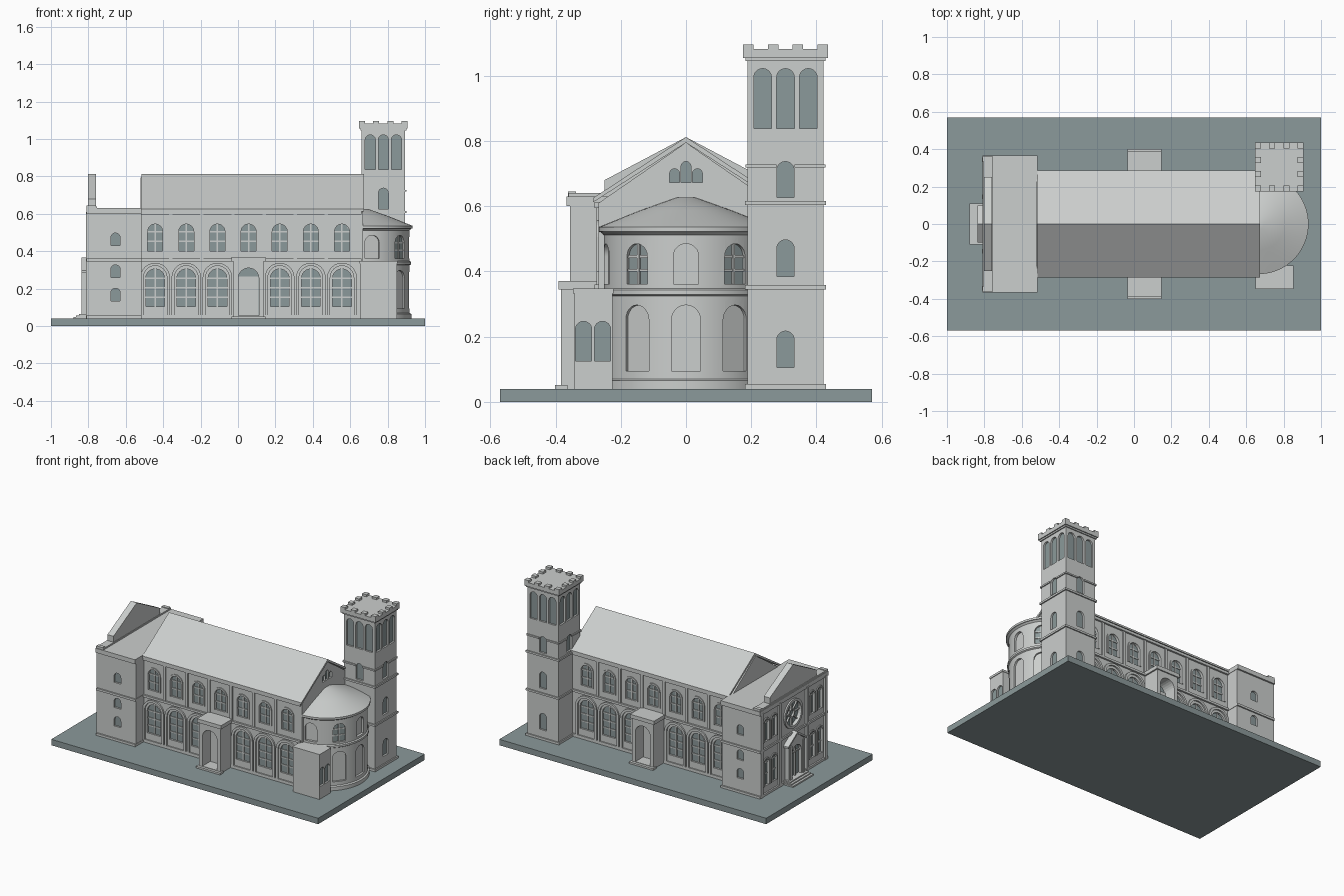
import bpy, bmesh
from math import sin, cos, pi, radians
from mathutils import Matrix, Vector

cube = bpy.data.objects.get("Cube")
if cube:
    bpy.data.objects.remove(cube, do_unlink=True)


def material(name, rgb):
    m = bpy.data.materials.new(name)
    m.use_nodes = True
    m.diffuse_color = (*rgb, 1)
    m.node_tree.nodes["Principled BSDF"].inputs["Base Color"].default_value = (*rgb, 1)
    return m


STONE = material("pale stone", (0.60, 0.62, 0.61))
SLATE = material("grey slate", (0.26, 0.32, 0.325))
parts = {}


def part(name):
    return parts.setdefault(name, bmesh.new())


def wall(x, y, angle=0):
    """Frame on a wall: local x runs along it, local -y points outward."""
    return Matrix.Translation((x, y, 0)) @ Matrix.Rotation(radians(angle), 4, 'Z')


WORLD = Matrix()


def prism(name, pts, y0, y1, M=WORLD):
    bm = part(name)
    a, b = [[bm.verts.new(M @ Vector((x, y, z))) for x, z in pts] for y in (y0, y1)]
    bm.faces.new(a)
    bm.faces.new(b[::-1])
    for i in range(len(a)):
        j = (i + 1) % len(a)
        bm.faces.new((a[j], a[i], b[i], b[j]))


def box(name, x0, x1, y0, y1, z0, z1, M=WORLD):
    prism(name, [(x0, z0), (x1, z0), (x1, z1), (x0, z1)], y0, y1, M)


def arch(x, w, z0, z1, n=12):
    r = w / 2
    top = [(x + r * cos(pi * i / n), z1 - r + r * sin(pi * i / n)) for i in range(n + 1)]
    return [(x + r, z0)] + top + [(x - r, z0)]


def circle(x, z, r, n=32):
    return [(x + r * cos(2 * pi * i / n), z + r * sin(2 * pi * i / n)) for i in range(n)]


def ring(name, outer, inner, y0, y1, M, closed=False):
    """Raised moulding between two matching outlines."""
    bm = part(name)
    loops = [[bm.verts.new(M @ Vector((x, y, z))) for x, z in pts]
             for pts, y in ((outer, y0), (inner, y0), (inner, y1), (outer, y1))]
    n = len(outer)
    for i in range(n if closed else n - 1):
        j = (i + 1) % n
        for k in range(4):
            p, q = loops[k], loops[(k + 1) % 4]
            bm.faces.new((p[i], p[j], q[j], q[i]))
    if not closed:
        for i in (0, -1):
            bm.faces.new([l[i] for l in loops])


def window(body, M, x, w, z0, z1, depth=0.015, glass=True, bars=0, frame=0):
    """Arched recess with a pane, glazing bars and an optional raised surround."""
    prism(body + "_cutter", arch(x, w, z0, z1), -0.05, depth, M)
    if glass:
        prism(body + "_glass", arch(x, w, z0, z1), depth - 0.003, depth + 0.002, M)
    if bars:
        box(body + "_bars", x - 0.004, x + 0.004, depth * 0.4, depth, z0, z1, M)
        for i in range(bars):
            z = z0 + (z1 - w / 2 - z0) * (i + 1) / bars
            box(body + "_bars", x - w / 2, x + w / 2, depth * 0.5, depth, z - 0.004, z + 0.004, M)
    if frame:
        ring(body + "_surrounds", arch(x, w + 2 * frame, z0, z1 + frame), arch(x, w, z0, z1),
             -0.006, 0.002, M)


# Ground slab
box("ground_slab", -1, 1, -0.57, 0.57, 0, 0.04)

# Nave body, roof and bands
EAST = wall(0.668, 0, 90)
prism("nave", [(-0.268, 0.03), (0.268, 0.03), (0.268, 0.61), (0, 0.795), (-0.268, 0.61)], 0, 1.19, EAST)
prism("nave_roof", [(-0.285, 0.612), (0, 0.795), (0.285, 0.612), (0.285, 0.625), (0, 0.812),
                    (-0.285, 0.625)], -0.006, 1.185, EAST)
for z0, z1, out in ((0.035, 0.06, 0.276), (0.345, 0.36, 0.28), (0.595, 0.613, 0.28)):
    box("nave_bands", -0.53, 0.66, -out, out, z0, z1)
for side, M in ((1, wall(0, -0.268)), (-1, wall(0, 0.268, 180))):
    for i in range(7):
        x = side * (0.0565 + 0.1665 * (i - 3))
        window("nave", M, x, 0.08, 0.40, 0.545, bars=2, frame=0.012)
        if i != 3:
            window("nave", M, x, 0.10, 0.105, 0.305, bars=3)
            ring("nave_arcade", arch(x, 0.158, 0.06, 0.338), arch(x, 0.126, 0.06, 0.322),
                 -0.01, 0.002, M)
        if i:
            edge = x - side * 0.0833
            box("nave_pilasters", edge - 0.009, edge + 0.009, -0.007, 0.002, 0.36, 0.595, M)
for y, top in ((-0.035, 0.715), (0, 0.737), (0.035, 0.715)):
    window("nave", EAST, y, 0.03, 0.672, top)

# Side porches
for x, M in ((0.0565, wall(0, -0.383)), (-0.0565, wall(0, 0.383, 180))):
    box("porch", x - 0.08, x + 0.08, 0, 0.125, 0.03, 0.35, M)
    box("porch_trim", x - 0.09, x + 0.09, -0.008, 0.12, 0.345, 0.37, M)
    box("porch_step", x - 0.09, x + 0.09, -0.018, 0.02, 0.035, 0.052, M)
    window("porch", M, x, 0.11, 0.055, 0.31, depth=0.095)
    box("porch_door", x - 0.054, x + 0.054, 0.084, 0.096, 0.055, 0.265, M)

# West front block
box("west_block", -0.80, -0.517, -0.355, 0.355, 0.03, 0.615)
for z0, z1, g in ((0.035, 0.055, 0.01), (0.345, 0.36, 0.009), (0.60, 0.63, 0.011)):
    box("west_block_bands", -0.80 - g, -0.515, -0.355 - g, 0.355 + g, z0, z1)
for x, M in ((-0.655, wall(0, -0.355)), (0.655, wall(0, 0.355, 180))):
    for z in (0.135, 0.26, 0.43):
        window("west_block", M, x, 0.05, z, z + 0.067)
WEST = wall(-0.80, 0, -90)
prism("west_gable", [(-0.25, 0.62), (0.25, 0.62), (0.25, 0.68), (0, 0.812), (-0.25, 0.68)],
      -0.003, 0.042, WEST)
box("west_parapet", -0.36, 0.36, -0.007, 0.045, 0.62, 0.64, WEST)
for s in (-1, 1):
    box("west_parapet", s * 0.35 - 0.012, s * 0.35 + 0.012, -0.009, 0.04, 0.62, 0.645, WEST)
    for y in (0.343, 0.145):
        box("west_pilasters", s * y - 0.012, s * y + 0.012, -0.012, 0.002, 0.04, 0.61, WEST)
    for y in (0.285, 0.203):
        window("west_block", WEST, s * y, 0.052, 0.40, 0.55, bars=1, frame=0.01)
        window("west_block", WEST, s * y, 0.056, 0.10, 0.28, bars=2, frame=0.01)

# Rose window
ZR = 0.48
prism("west_block_cutter", circle(0, ZR, 0.082), -0.05, 0.02, WEST)
prism("rose_glass", circle(0, ZR, 0.082), 0.016, 0.022, WEST)
ring("rose_tracery", circle(0, ZR, 0.098), circle(0, ZR, 0.08), -0.01, 0.004, WEST, True)
ring("rose_tracery", circle(0, ZR, 0.032), circle(0, ZR, 0.022), 0.004, 0.018, WEST, True)
for i in range(8):
    spin = (Matrix.Translation((0, 0, ZR)) @ Matrix.Rotation(i * pi / 4, 4, 'Y'))
    box("rose_tracery", 0.028, 0.082, 0.006, 0.018, -0.004, 0.004, WEST @ spin)

# West portal and steps
PORTAL = wall(-0.83, 0, -90)
prism("portal", [(-0.085, 0.03), (0.085, 0.03), (0.085, 0.29), (0, 0.355), (-0.085, 0.29)], 0, 0.035, PORTAL)
prism("portal_trim", [(-0.1, 0.285), (0, 0.352), (0.1, 0.285), (0.1, 0.298), (0, 0.366), (-0.1, 0.298)],
      -0.008, 0.032, PORTAL)
window("portal", PORTAL, 0, 0.1, 0.065, 0.275, depth=0.025, bars=1)
for s in (-1, 1):
    box("portal_trim", s * 0.068 - 0.009, s * 0.068 + 0.009, -0.008, 0.002, 0.04, 0.29, PORTAL)
for i in range(3):
    box("portal_steps", -0.11 + i * 0.006, 0.11 - i * 0.006, -0.05 + i * 0.015, 0.028,
        0.035, 0.049 + i * 0.008, PORTAL)

# Apse: lathed wall and conical roof
profile = [(0.262, 0.03), (0.262, 0.065), (0.252, 0.07), (0.252, 0.325), (0.26, 0.33), (0.26, 0.343),
           (0.252, 0.348), (0.252, 0.512), (0.262, 0.52)]
roof = [(0.25, 0.518), (0.268, 0.522), (0.268, 0.536), (0.14, 0.587), (0.03, 0.626)]
for name, prof in (("apse", profile), ("apse_roof", roof)):
    bm = part(name)
    rows = [[bm.verts.new((0.665 + r * cos(2 * pi * i / 64), r * sin(2 * pi * i / 64), z))
             for i in range(64)] for r, z in prof]
    for lo, hi in zip(rows, rows[1:]):
        for i in range(64):
            j = (i + 1) % 64
            bm.faces.new((lo[i], lo[j], hi[j], hi[i]))
    bm.faces.new(rows[0][::-1])
    bm.faces.new(rows[-1])
for a in (-78, -37, 0, 37, 78):
    t = radians(a)
    M = wall(0.665 + 0.25 * cos(t), 0.25 * sin(t), 90 + a)
    glazed = abs(a) == 37
    window("apse", M, 0, 0.078, 0.362, 0.485, glass=glazed, bars=2 if glazed else 0)
    if abs(a) < 50:
        window("apse", M, 0, 0.088, 0.095, 0.297, depth=0.012, glass=False)

# Sacristy beside the apse
box("sacristy", 0.652, 0.85, -0.342, -0.225, 0.03, 0.337)
box("sacristy_cap", 0.65, 0.854, -0.347, -0.222, 0.333, 0.347)
for y in (-0.314, -0.256):
    window("sacristy", wall(0.85, 0, 90), y, 0.05, 0.125, 0.247)

# Bell tower
TX, TY, H = 0.777, 0.305, 0.116
box("tower", TX - H, TX + H, TY - H, TY + H, 0.03, 1.065)
for z0, z1, g in ((0.035, 0.055, 0.008), (0.345, 0.358, 0.008), (0.603, 0.616, 0.008),
                  (0.718, 0.73, 0.0), (1.045, 1.06, 0.007), (1.055, 1.082, 0.014)):
    if g:
        box("tower_bands", TX - H - g, TX + H + g, TY - H - g, TY + H + g, z0, z1)
for a in range(0, 360, 90):
    t = radians(a)
    M = wall(TX + H * sin(t), TY - H * cos(t), a)
    for x in (-0.07, 0, 0.07):
        window("tower", M, x, 0.054, 0.838, 1.022)
    window("tower", M, 0, 0.053, 0.627, 0.737)
    for s in (-1, 1):
        box("tower_bands", s * 0.073 - 0.046, s * 0.073 + 0.046, -0.007, 0.002, 0.718, 0.728, M)
    if a in (90, 180):
        window("tower", M, 0, 0.053, 0.385, 0.497)
        window("tower", M, 0, 0.053, 0.105, 0.217)
steps = [-0.114, -0.038, 0.038, 0.114]
for i in steps:
    for j in steps:
        if abs(i) > 0.1 or abs(j) > 0.1:
            x, y = TX + i, TY + j
            box("tower_merlons", x - 0.016, x + 0.016, y - 0.016, y + 0.016, 1.075, 1.096)

# Turn the collected parts into objects
objects = {}
for name, bm in parts.items():
    bmesh.ops.recalc_face_normals(bm, faces=bm.faces)
    mesh = bpy.data.meshes.new(name)
    bm.to_mesh(mesh)
    bm.free()
    mesh.materials.append(SLATE if "glass" in name or name == "ground_slab" else STONE)
    objects[name] = bpy.data.objects.new(name, mesh)
    bpy.context.scene.collection.objects.link(objects[name])

# Cut the window recesses, then drop the cutters
for name, cutter in objects.items():
    if name.endswith("_cutter"):
        body = objects[name[:-7]]
        cutter.hide_render = True
        mod = body.modifiers.new("recesses", 'BOOLEAN')
        mod.operation, mod.solver, mod.object = 'DIFFERENCE', 'EXACT', cutter
        bpy.context.view_layer.objects.active = body
        bpy.ops.object.modifier_apply(modifier=mod.name)
        bpy.data.objects.remove(cutter, do_unlink=True)

# Smooth the round parts
bpy.ops.object.select_all(action='DESELECT')
for name in ("apse", "apse_roof"):
    objects[name].select_set(True)
    bpy.context.view_layer.objects.active = objects[name]
bpy.ops.object.shade_smooth_by_angle(angle=radians(30))
